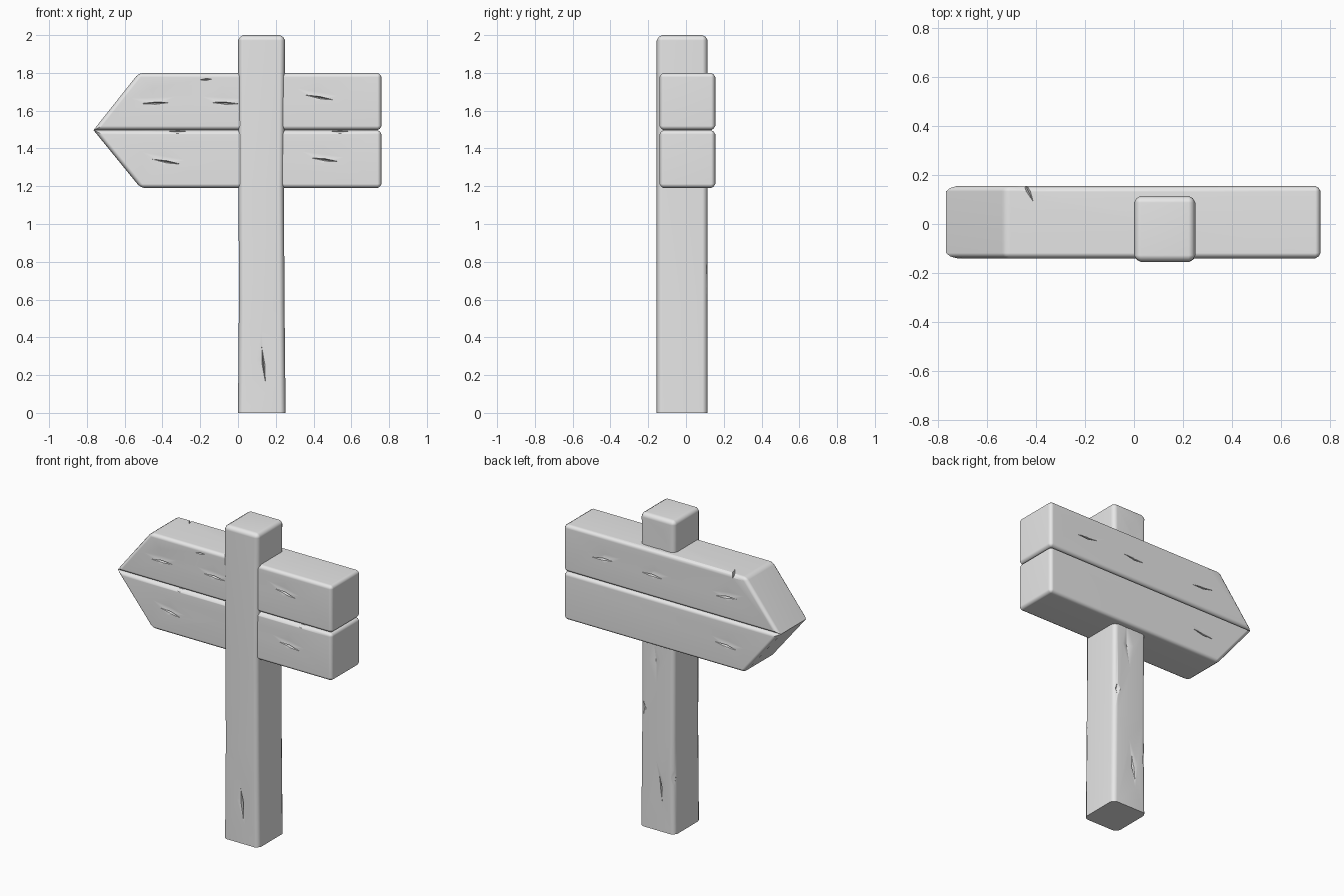
import bpy, bmesh, math
from mathutils import Matrix, Vector

cube = bpy.data.objects.get("Cube")
if cube:
    bpy.data.objects.remove(cube, do_unlink=True)

GREY = (0.8, 0.8, 0.8, 1)
stone = bpy.data.materials.new("plain grey")
stone.use_nodes = True
stone.diffuse_color = GREY
stone.node_tree.nodes["Principled BSDF"].inputs["Base Color"].default_value = GREY


def to_object(name, bm):
    bmesh.ops.recalc_face_normals(bm, faces=bm.faces[:])
    mesh = bpy.data.meshes.new(name)
    bm.to_mesh(mesh)
    bm.free()
    mesh.materials.append(stone)
    obj = bpy.data.objects.new(name, mesh)
    bpy.context.collection.objects.link(obj)
    return obj


def loft(rings):
    """Closed solid through matching rings of points."""
    bm = bmesh.new()
    loops = [[bm.verts.new(p) for p in ring] for ring in rings]
    n = len(loops[0])
    for a, b in zip(loops, loops[1:]):
        for i in range(n):
            j = (i + 1) % n
            bm.faces.new((a[i], a[j], b[j], b[i]))
    bm.faces.new(loops[0])
    bm.faces.new(loops[-1])
    bmesh.ops.recalc_face_normals(bm, faces=bm.faces[:])
    return bm


def soften(bm, width, keep=lambda e: True):
    edges = [e for e in bm.edges if e.calc_face_angle(0) > 0.5 and keep(e)]
    bmesh.ops.bevel(bm, geom=edges, offset=width, segments=2, profile=0.4,
                    affect='EDGES', clamp_overlap=True)


def add_gouge(bm, centre, size, tilt=0.0, axis='Y'):
    """Lens-shaped wedge used to scoop a dent or crack."""
    place = (Matrix.Translation(centre) @ Matrix.Rotation(math.radians(tilt), 4, axis)
             @ Matrix.Diagonal((*size, 1)))
    corner = {}
    for k in range(3):
        for s in (-1, 1):
            v = Vector()
            v[k] = s
            corner[k, s] = bm.verts.new(place @ v)
    for a in (-1, 1):
        for b in (-1, 1):
            for c in (-1, 1):
                bm.faces.new((corner[0, a], corner[1, b], corner[2, c]))


def carve(obj, gouges):
    for g in gouges:
        bm = bmesh.new()
        add_gouge(bm, *g)
        cutter = to_object("cutter", bm)
        cutter.hide_render = True
        mod = obj.modifiers.new("carve", 'BOOLEAN')
        mod.operation = 'DIFFERENCE'
        mod.solver = 'EXACT'
        mod.object = cutter
        bpy.context.view_layer.objects.active = obj
        bpy.ops.object.modifier_apply(modifier=mod.name)
        bpy.data.objects.remove(cutter, do_unlink=True)


def finish(obj):
    bpy.ops.object.select_all(action='DESELECT')
    obj.select_set(True)
    bpy.context.view_layer.objects.active = obj
    bpy.ops.object.shade_smooth_by_angle(angle=math.radians(35))
    mod = obj.modifiers.new("even shading", 'WEIGHTED_NORMAL')
    mod.keep_sharp = True


FRONT, BACK = -0.14, 0.155


def plank_wear(x, z, side, tilt):
    """Broad soft dent with a fine split along it."""
    return [((x, side, z + 0.03), (0.12, 0.012, 0.05), tilt),
            ((x + 0.01, side, z), (0.075, 0.03, 0.007), tilt)]


# Two planks that meet in a point
def plank(name, outline, wear, extra=()):
    bm = loft([[(x, y, z) for x, z in outline] for y in (FRONT, BACK)])
    soften(bm, 0.022, lambda e: max(v.co.x for v in e.verts) > -0.7)
    obj = to_object(name, bm)
    gouges = list(extra)
    for item in wear:
        gouges += plank_wear(*item)
    carve(obj, gouges)
    finish(obj)


plank("upper_plank",
      [(-0.765, 1.497), (0.76, 1.497), (0.76, 1.8), (-0.525, 1.8)],
      [(-0.45, 1.64, FRONT, -2), (-0.08, 1.64, FRONT, 3), (0.42, 1.67, FRONT, 10),
       (0.47, 1.65, BACK, 4), (0.12, 1.64, BACK, -3), (-0.40, 1.64, BACK, 6)],
      [((-0.17, FRONT, 1.765), (0.035, 0.03, 0.005), -4),
       ((-0.44, BACK, 1.8), (0.012, 0.07, 0.025), 25, 'Z'),
       ((0.47, BACK, 1.8), (0.05, 0.02, 0.01))])
plank("lower_plank",
      [(-0.765, 1.497), (-0.515, 1.19), (0.76, 1.19), (0.76, 1.497)],
      [(-0.39, 1.33, FRONT, 10), (0.45, 1.34, FRONT, 8), (-0.40, 1.33, BACK, -6)],
      [((-0.14, FRONT, 1.37), (0.10, 0.01, 0.04), 5),
       ((-0.32, FRONT, 1.49), (0.08, 0.03, 0.012)),
       ((0.54, FRONT, 1.49), (0.08, 0.03, 0.012))])

# Upright post, slightly waisted
rings = []
for z, x0, x1 in [(0, 0, 0.252), (0.6, 0.005, 0.246), (1.2, 0.003, 0.243), (2, 0, 0.25)]:
    rings.append([(x0, -0.155, z), (x1, -0.155, z), (x1, 0.115, z), (x0, 0.115, z)])
bm = loft(rings)
soften(bm, 0.028, lambda e: max(v.co.z for v in e.verts) > 0.01)
post = to_object("post", bm)
carve(post, [
    ((0.135, -0.155, 0.26), (0.009, 0.03, 0.10), -6),
    ((0.14, -0.155, 0.28), (0.04, 0.008, 0.16), -6),
    ((0.10, 0.115, 0.28), (0.009, 0.03, 0.09), 8),
    ((0.11, 0.115, 0.30), (0.04, 0.010, 0.16), 8),
    ((0.01, 0.11, 0.36), (0.02, 0.02, 0.09)),
    ((0.22, 0.115, 0.76), (0.02, 0.015, 0.05)),
    ((0.14, 0.115, 1.08), (0.04, 0.014, 0.16), 5),
    ((0.09, 0.115, 1.85), (0.04, 0.012, 0.08), -5)])
finish(post)
